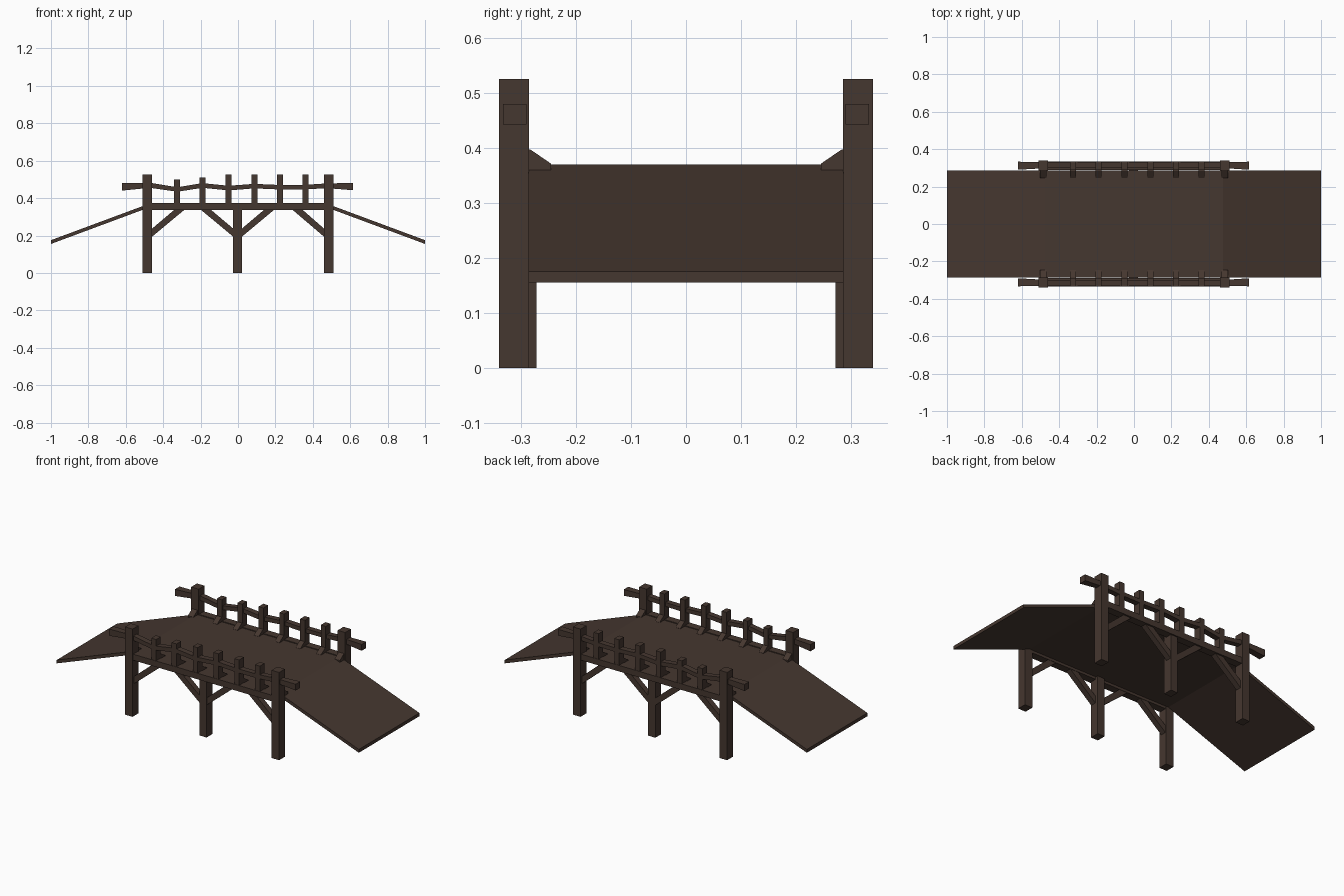
import bpy, bmesh

if "Cube" in bpy.data.objects:
    bpy.data.objects.remove(bpy.data.objects["Cube"])

wood = bpy.data.materials.new("dark brown wood")
wood.diffuse_color = (0.060, 0.038, 0.029, 1)
wood.use_nodes = True
wood.node_tree.nodes["Principled BSDF"].inputs["Base Color"].default_value = wood.diffuse_color


def finish(name, bm):
    bmesh.ops.recalc_face_normals(bm, faces=bm.faces)
    me = bpy.data.meshes.new(name)
    bm.to_mesh(me)
    bm.free()
    me.materials.append(wood)
    ob = bpy.data.objects.new(name, me)
    bpy.context.collection.objects.link(ob)
    return ob


def loft(name, rings):
    """Skin a closed tube through rings of points, capped at both ends."""
    bm = bmesh.new()
    vs = [[bm.verts.new(p) for p in r] for r in rings]
    n = len(vs[0])
    for a, b in zip(vs, vs[1:]):
        for i in range(n):
            j = (i + 1) % n
            bm.faces.new((a[i], a[j], b[j], b[i]))
    bm.faces.new(vs[0])
    bm.faces.new(vs[-1])
    return finish(name, bm)


def slab(name, profile, y0, y1):
    """Extrude an x-z profile along y."""
    return loft(name, [[(x, y, z) for x, z in profile] for y in (y0, y1)])


def box(name, x0, x1, y0, y1, z0, z1):
    return slab(name, [(x0, z0), (x1, z0), (x1, z1), (x0, z1)], y0, y1)


# deck with sloping ramps
top = [(-1, .175), (-.475, .37), (.475, .37), (1, .175)]
bottom = [(1, .155), (.475, .35), (-.475, .35), (-1, .155)]
slab("deck", top + bottom, -.286, .286)

# uneven rail stations: x, bottom z, top z, inner y, outer y
stations = [(-.62, .44, .48, .290, .333), (-.47, .455, .482, .299, .331),
            (-.325, .434, .458, .298, .333), (-.19, .455, .480, .299, .332),
            (-.05, .441, .466, .298, .333), (.087, .452, .476, .299, .332),
            (.225, .446, .470, .298, .333), (.362, .447, .471, .299, .332),
            (.48, .453, .479, .299, .331), (.615, .442, .480, .290, .333)]
balusters = [(-.325, .50), (-.19, .51), (-.05, .525), (.087, .525),
             (.225, .525), (.362, .525)]


def foot_wedge(name, x, w, s):
    """Small triangular prop on the inner side of an upright."""
    tri = [(.29, .355), (.29, .397), (.283, .397), (.245, .371), (.245, .355)]
    loft(name, [[(px, s * y, z) for y, z in tri] for px in (x - w, x + w)])


for s, side in ((-1, "front"), (1, "back")):
    # end posts and centre post
    for x in (-.485, .485):
        box(side + "_end_post", x - .025, x + .025, s * .285, s * .34, 0, .525)
        foot_wedge(side + "_post_wedge", x, .018, s)
    box(side + "_centre_post", -.026, .021, s * .272, s * .327, 0, .352)

    # side beam under the railing
    box(side + "_side_beam", -.47, .47, s * .289, s * .335, .337, .373)

    # balusters with foot wedges
    for x, z in balusters:
        box(side + "_baluster", x - .016, x + .016, s * .289, s * .333, .345, z)
        foot_wedge(side + "_baluster_wedge", x, .016, s)

    # handrail
    loft(side + "_handrail", [[(x, s * a, z0), (x, s * b, z0), (x, s * b, z1), (x, s * a, z1)]
                              for x, z0, z1, a, b in stations])

    # diagonal braces between posts and beam
    for x0, x1 in ((-.47, -.29), (-.015, -.195), (.01, .19), (.47, .295)):
        d = .045 if x1 > x0 else -.045
        slab(side + "_brace", [(x0, .185), (x1 + d * .2, .342), (x1 - d, .342), (x0, .228)],
             s * .291, s * .325)
